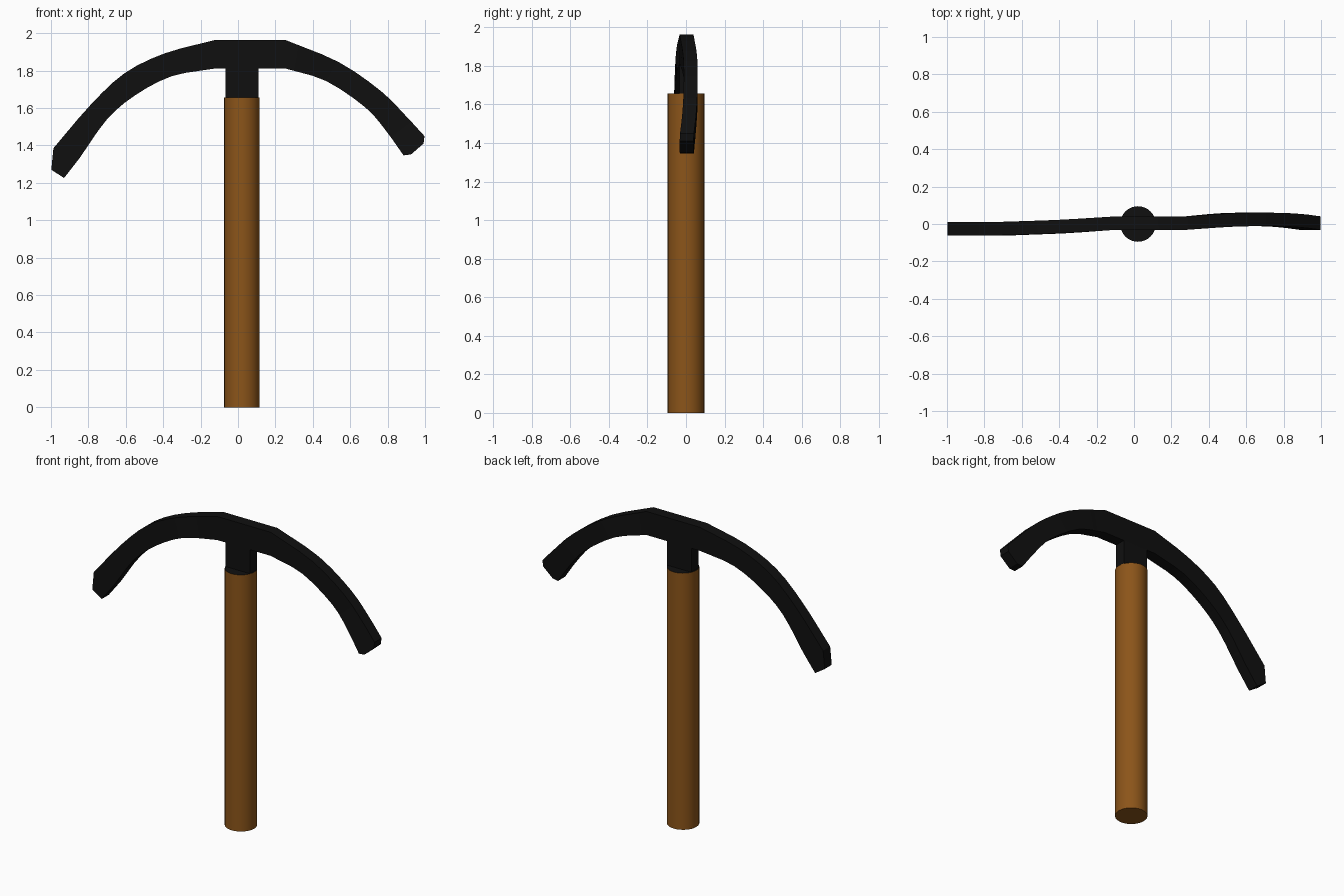
import bpy, bmesh
from mathutils import Vector

if "Cube" in bpy.data.objects:
    bpy.data.objects.remove(bpy.data.objects["Cube"])


def material(name, color):
    m = bpy.data.materials.new(name)
    m.diffuse_color = color
    m.use_nodes = True
    m.node_tree.nodes["Principled BSDF"].inputs["Base Color"].default_value = m.diffuse_color
    return m


iron = material("black_iron", (0.005, 0.005, 0.005, 1))
wood = material("brown_wood", (0.26, 0.09, 0.01, 1))


def smooth(ob):
    bpy.ops.object.select_all(action='DESELECT')
    ob.select_set(True)
    bpy.context.view_layer.objects.active = ob
    bpy.ops.object.shade_smooth_by_angle(angle=0.5)


def refine(stations, steps=3):
    """Smooth interpolation through stations of (outer x, outer z, inner x, inner z, y)."""
    v = [Vector(s) for s in stations]
    out = []
    for i in range(len(v) - 1):
        b, c = v[i], v[i + 1]
        a = v[i - 1] if i else b * 2 - c
        d = v[i + 2] if i + 2 < len(v) else c * 2 - b
        for k in range(steps):
            t = k / steps
            out.append(0.5 * (2 * b + (c - a) * t + (2 * a - 5 * b + 4 * c - d) * t * t
                              + (3 * b - a - 3 * c + d) * t ** 3))
    return out + [v[-1]]


# Curved head: left arm, flat middle, right arm, then blunt chamfered tips
left = [(-0.125, 1.963, -0.125, 1.811, 0.003), (-0.39, 1.893, -0.355, 1.77, -0.013),
        (-0.607, 1.786, -0.55, 1.668, -0.021), (-0.79, 1.615, -0.70, 1.54, -0.026),
        (-0.987, 1.385, -0.845, 1.335, -0.025)]
right = [(0.255, 1.963, 0.255, 1.811, 0.003), (0.54, 1.845, 0.47, 1.745, 0.022),
         (0.765, 1.69, 0.68, 1.604, 0.024), (0.90, 1.555, 0.79, 1.48, 0.017),
         (0.997, 1.45, 0.885, 1.347, 0.005)]
left_tip = Vector((-0.998, 1.27, -0.93, 1.226, -0.025))
right_tip = Vector((0.992, 1.41, 0.925, 1.352, 0.003))
sections = [left_tip] + refine(left)[::-1] + refine(right) + [right_tip]

bm = bmesh.new()
HALF = 0.036
rings = [[bm.verts.new(p) for p in ((ox, y - HALF, oz), (ox, y + HALF, oz),
                                    (ix, y + HALF, iz), (ix, y - HALF, iz))]
         for ox, oz, ix, iz, y in sections]
for a, b in zip(rings, rings[1:]):
    for k in range(4):
        bm.faces.new((a[k], a[(k + 1) % 4], b[(k + 1) % 4], b[k]))
bm.faces.new(rings[0])
bm.faces.new(rings[-1])
bmesh.ops.recalc_face_normals(bm, faces=bm.faces)
mesh = bpy.data.meshes.new("pick_head")
bm.to_mesh(mesh)
bm.free()
head = bpy.data.objects.new("pick_head", mesh)
bpy.context.collection.objects.link(head)
mesh.materials.append(iron)
smooth(head)

# Flat neck joining head to handle
bpy.ops.mesh.primitive_cube_add(size=1, location=(0.022, 0.003, 1.735))
neck = bpy.context.object
neck.name = "neck"
neck.scale = (0.175, 2 * HALF, 0.16)
neck.data.materials.append(iron)

# Round handle with a black top face
bpy.ops.mesh.primitive_cylinder_add(vertices=32, radius=0.095, depth=1.656,
                                    location=(0.021, 0, 0.828))
handle = bpy.context.object
handle.name = "handle"
handle.data.materials.append(wood)
handle.data.materials.append(iron)
for p in handle.data.polygons:
    if p.normal.z > 0.9:
        p.material_index = 1
smooth(handle)
